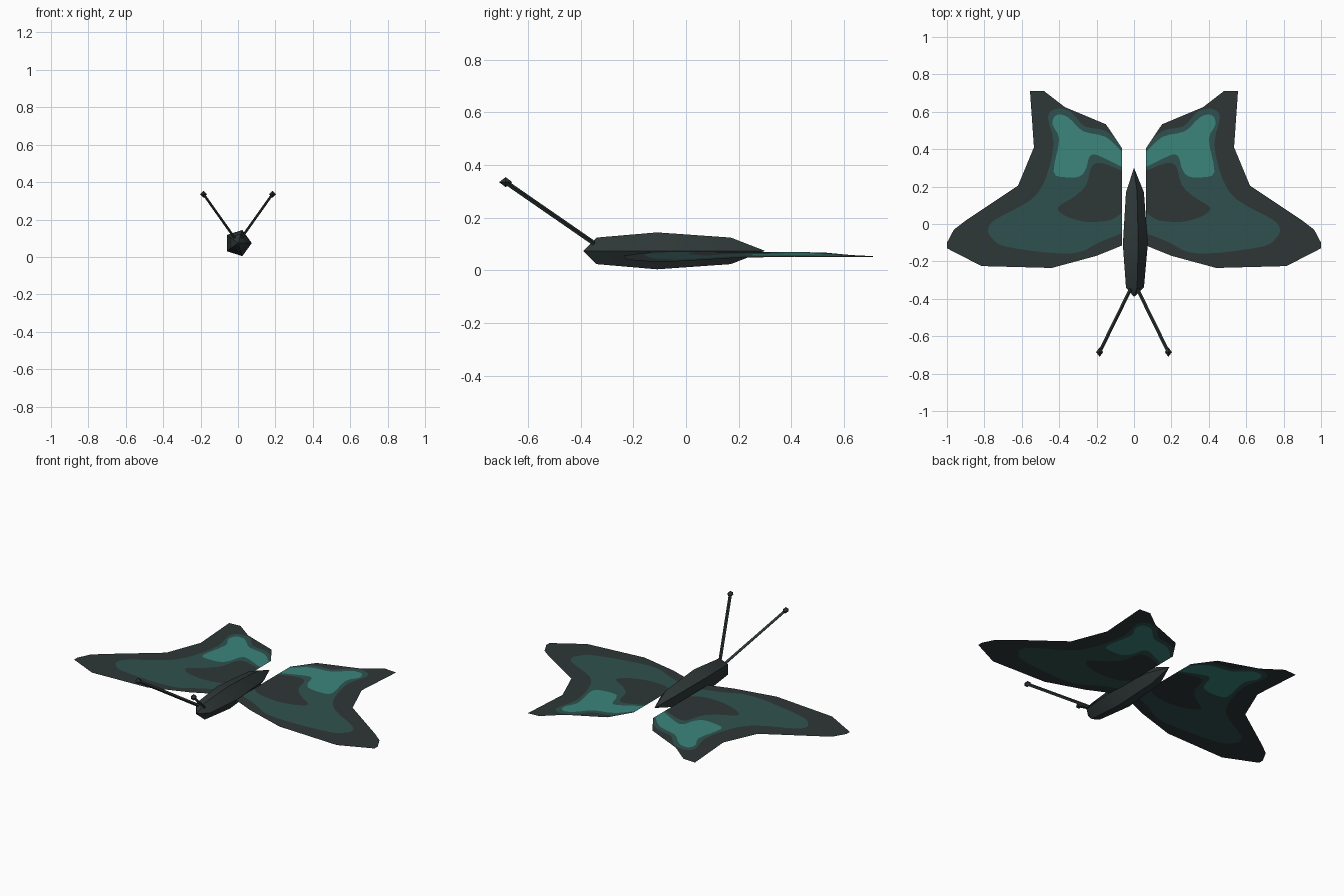
import bpy, bmesh, math
from mathutils import Vector
from mathutils.geometry import delaunay_2d_cdt

if "Cube" in bpy.data.objects:
    bpy.data.objects.remove(bpy.data.objects["Cube"])


def material(name, rgb):
    m = bpy.data.materials.new(name)
    m.diffuse_color = (*rgb, 1)
    m.use_nodes = True
    m.node_tree.nodes["Principled BSDF"].inputs["Base Color"].default_value = m.diffuse_color
    return m


CHARCOAL = material("charcoal", (0.028, 0.038, 0.038))
DEEP_TEAL = material("deep teal", (0.028, 0.082, 0.076))
LIGHT_TEAL = material("light teal", (0.045, 0.235, 0.198))


def make_object(name, bm, mats):
    me = bpy.data.meshes.new(name)
    bm.to_mesh(me)
    bm.free()
    for m in mats:
        me.materials.append(m)
    ob = bpy.data.objects.new(name, me)
    bpy.context.collection.objects.link(ob)
    return ob


# Body: five-sided spindle lofted along y
def build_body():
    bm = bmesh.new()
    z0 = 0.074
    rings = []
    for y, r in [(-0.34, 0.053), (-0.11, 0.0737), (0.17, 0.053)]:
        rings.append([bm.verts.new((r * math.cos(a), y, z0 + r * math.sin(a)))
                      for a in (math.tau * i / 5 for i in range(5))])
    nose = bm.verts.new((0, -0.39, z0))
    tail = bm.verts.new((0, 0.30, z0))
    for i in range(5):
        j = (i + 1) % 5
        bm.faces.new((nose, rings[0][i], rings[0][j]))
        bm.faces.new((tail, rings[-1][j], rings[-1][i]))
        for a, b in zip(rings, rings[1:]):
            bm.faces.new((a[i], a[j], b[j], b[i]))
    bmesh.ops.recalc_face_normals(bm, faces=bm.faces)
    return make_object("body", bm, [CHARCOAL])


body = build_body()
bpy.context.view_layer.objects.active = body
body.select_set(True)
bpy.ops.object.shade_smooth_by_angle(angle=math.radians(40))
body.select_set(False)


# Antennae: thin square stalk with a small diamond club
def build_antenna(name, side):
    bm = bmesh.new()
    a = Vector((0.012 * side, -0.335, 0.093))
    b = Vector((0.184 * side, -0.685, 0.335))
    d = b - a
    mat = d.to_track_quat('Z', 'Y').to_matrix().to_4x4()
    mat.translation = (a + b) / 2
    bmesh.ops.create_cone(bm, cap_ends=True, segments=4, radius1=0.009,
                          radius2=0.009, depth=d.length, matrix=mat)
    rx, ry, rz = 0.019, 0.025, 0.019
    px, mx = [bm.verts.new(b + Vector((s * rx, 0, 0))) for s in (1, -1)]
    py, my = [bm.verts.new(b + Vector((0, s * ry, 0))) for s in (1, -1)]
    pz, mz = [bm.verts.new(b + Vector((0, 0, s * rz))) for s in (1, -1)]
    loop = [px, py, mx, my]
    for i in range(4):
        bm.faces.new((loop[i], loop[(i + 1) % 4], pz))
        bm.faces.new((loop[(i + 1) % 4], loop[i], mz))
    bmesh.ops.recalc_face_normals(bm, faces=bm.faces)
    make_object(name, bm, [CHARCOAL])


build_antenna("left_antenna", -1)
build_antenna("right_antenna", 1)

# Wing outline and the outlines of its colour patches (x, y)
OUTLINE = [(0.064, 0.405), (0.15, 0.533), (0.37, 0.625), (0.48, 0.71), (0.556, 0.71),
           (0.535, 0.41), (0.62, 0.205), (0.90, 0.018), (0.963, -0.03), (1.0, -0.1),
           (1.0, -0.13), (0.815, -0.225), (0.44, -0.235), (0.2, -0.17), (0.064, -0.115)]
BAND = [(0.03, 0.385), (0.064, 0.415), (0.15, 0.497), (0.26, 0.52), (0.31, 0.57),
        (0.35, 0.607), (0.42, 0.615), (0.46, 0.57), (0.43, 0.43), (0.47, 0.25),
        (0.55, 0.13), (0.74, 0.025), (0.78, -0.03), (0.76, -0.075), (0.69, -0.12),
        (0.44, -0.155), (0.29, -0.15), (0.19, -0.10), (0.064, -0.05), (0.03, -0.05)]
SPOT = [(0.03, 0.36), (0.064, 0.385), (0.15, 0.465), (0.27, 0.495), (0.33, 0.55),
        (0.37, 0.58), (0.42, 0.58), (0.435, 0.53), (0.40, 0.45), (0.43, 0.28),
        (0.37, 0.25), (0.29, 0.255), (0.255, 0.30), (0.24, 0.355), (0.20, 0.37),
        (0.064, 0.305), (0.03, 0.30)]
ROOT_PATCH = [(0.03, 0.28), (0.064, 0.285), (0.17, 0.325), (0.225, 0.31), (0.255, 0.21),
              (0.32, 0.145), (0.405, 0.09), (0.37, 0.045), (0.26, 0.012),
              (0.13, 0.02), (0.064, 0.06), (0.03, 0.07)]


def smooth(pts, steps=3):
    """Closed Catmull-Rom curve through the points."""
    pts = [Vector(p) for p in pts]
    out = []
    n = len(pts)
    for i in range(n):
        p0, p1, p2, p3 = (pts[(i + k) % n] for k in (-1, 0, 1, 2))
        for s in range(steps):
            t = s / steps
            out.append(0.5 * (2 * p1 + (p2 - p0) * t
                              + (2 * p0 - 5 * p1 + 4 * p2 - p3) * t ** 2
                              + (3 * p1 - p0 - 3 * p2 + p3) * t ** 3))
    return out


def inside(p, poly):
    hit = False
    for a, b in zip(poly, poly[1:] + poly[:1]):
        if (a[1] > p[1]) != (b[1] > p[1]):
            if p[0] < a[0] + (p[1] - a[1]) / (b[1] - a[1]) * (b[0] - a[0]):
                hit = not hit
    return hit


# Wings: one thin sheet cut along the patch outlines, drooping outwards
def build_wing(name, side):
    outline = [Vector(p) for p in OUTLINE]
    band, spot, root = smooth(BAND), smooth(SPOT), smooth(ROOT_PATCH)
    verts, edges = [], []
    for loop in (outline, band, spot, root):
        n0, n = len(verts), len(loop)
        verts += loop
        edges += [(n0 + i, n0 + (i + 1) % n) for i in range(n)]
    vs, _, tris, *_ = delaunay_2d_cdt(verts, edges, [], 0, 1e-5)
    bm = bmesh.new()
    bv = [bm.verts.new((side * v.x, v.y, 0.073 - 0.04 * v.x)) for v in vs]
    for t in tris:
        c = sum((vs[i] for i in t), Vector((0, 0))) / len(t)
        if not inside(c, outline):
            continue
        f = bm.faces.new([bv[i] for i in t])
        f.normal_update()
        if f.normal.z < 0:
            f.normal_flip()
        if inside(c, spot):
            f.material_index = 2
        elif inside(c, band) and not inside(c, root):
            f.material_index = 1
    bmesh.ops.delete(bm, geom=[v for v in bm.verts if not v.link_faces], context='VERTS')
    make_object(name, bm, [CHARCOAL, DEEP_TEAL, LIGHT_TEAL])


build_wing("left_wing", -1)
build_wing("right_wing", 1)
